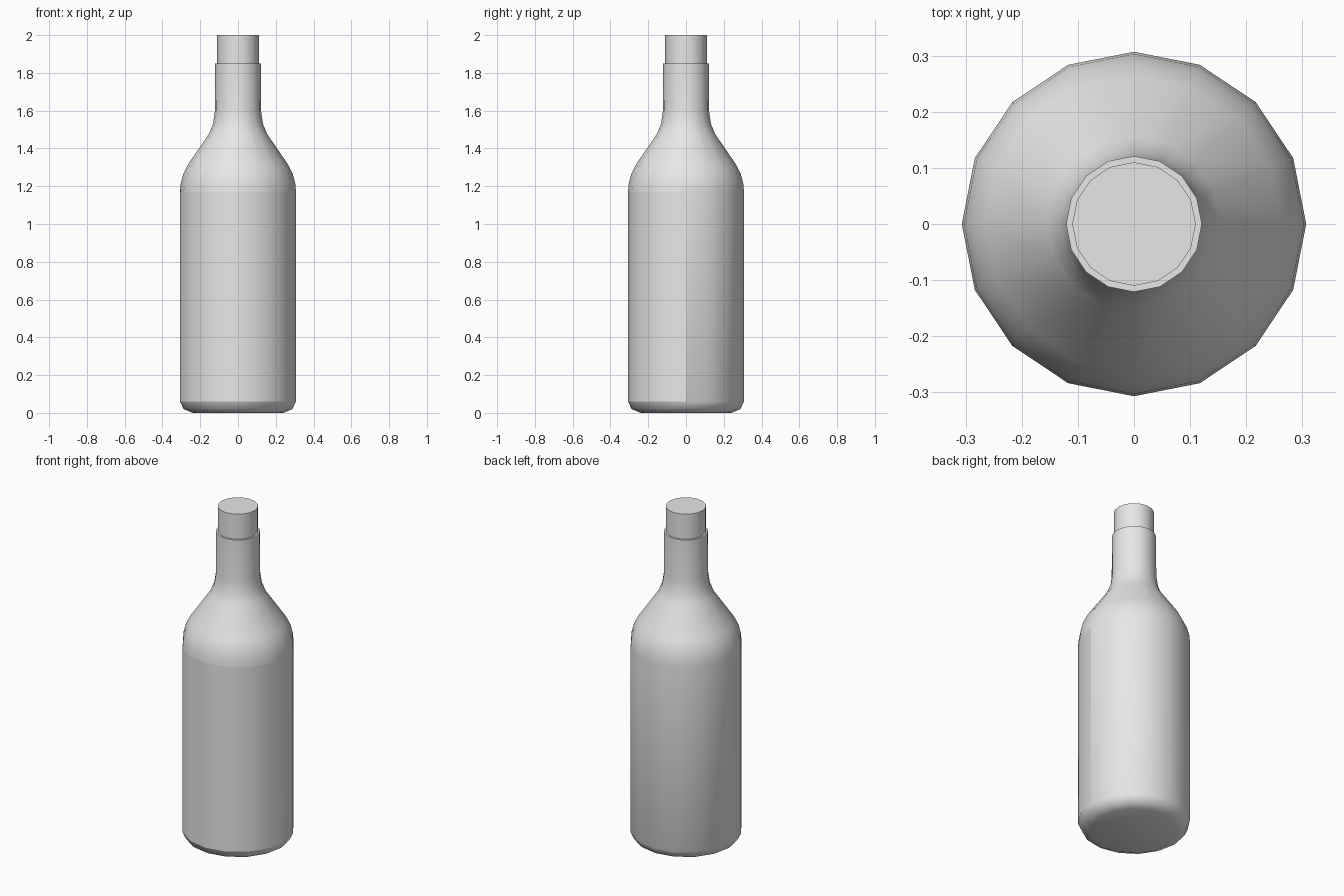
import bpy
import bmesh
from math import sin, cos, tau, radians

if "Cube" in bpy.data.objects:
    bpy.data.objects.remove(bpy.data.objects["Cube"], do_unlink=True)

SIDES = 16
BODY_R = 0.307
LABEL_BOTTOM, LABEL_TOP = 0.06, 1.17

grey = bpy.data.materials.new("plain grey")
grey.use_nodes = True
grey.diffuse_color = (0.8, 0.8, 0.8, 1)
grey.node_tree.nodes["Principled BSDF"].inputs["Base Color"].default_value = (0.8, 0.8, 0.8, 1)


def lathe(name, profile, cap_bottom=False, cap_top=False, keep=None):
    """Turn a (radius, height) profile round z; keep(side, z_low) selects the faces to build."""
    bm = bmesh.new()
    rings = [[bm.verts.new((r * cos(tau * i / SIDES), r * sin(tau * i / SIDES), z))
              for i in range(SIDES)] for r, z in profile]
    for (low, high), (_, z) in zip(zip(rings, rings[1:]), profile):
        for i in range(SIDES):
            j = (i + 1) % SIDES
            if keep is None or keep(i, z):
                bm.faces.new((low[i], low[j], high[j], high[i]))
    if cap_bottom:
        bm.faces.new(rings[0][::-1])
    if cap_top:
        bm.faces.new(rings[-1])
    bmesh.ops.delete(bm, geom=[v for v in bm.verts if not v.link_faces], context='VERTS')
    mesh = bpy.data.meshes.new(name)
    bm.to_mesh(mesh)
    bm.free()
    mesh.materials.append(grey)
    obj = bpy.data.objects.new(name, mesh)
    bpy.context.collection.objects.link(obj)
    bpy.ops.object.select_all(action='DESELECT')
    obj.select_set(True)
    bpy.context.view_layer.objects.active = obj
    bpy.ops.object.shade_smooth_by_angle(angle=radians(60))
    return obj


def on_label(side, z):
    """The label covers the front half of the straight wall."""
    return side >= SIDES // 2 and z == LABEL_BOTTOM


# Bottle: rounded foot, straight wall, sloping shoulder, neck and flat lip
bottle_profile = [
    (0.24, 0.0), (0.288, 0.02), (BODY_R, LABEL_BOTTOM), (BODY_R, LABEL_TOP),
    (0.303, 1.215), (0.29, 1.265), (0.265, 1.315), (0.155, 1.475),
    (0.132, 1.53), (0.122, 1.6), (0.121, 1.85), (0.108, 1.85),
]
lathe("bottle", bottle_profile, cap_bottom=True,
      keep=lambda side, z: not on_label(side, z))

# Label: separate front panel with its own crisp border
lathe("front_label", [(BODY_R, LABEL_BOTTOM), (BODY_R, LABEL_TOP)], keep=on_label)

# Stopper
lathe("cork", [(0.11, 1.8), (0.11, 2.0)], cap_bottom=True, cap_top=True)
